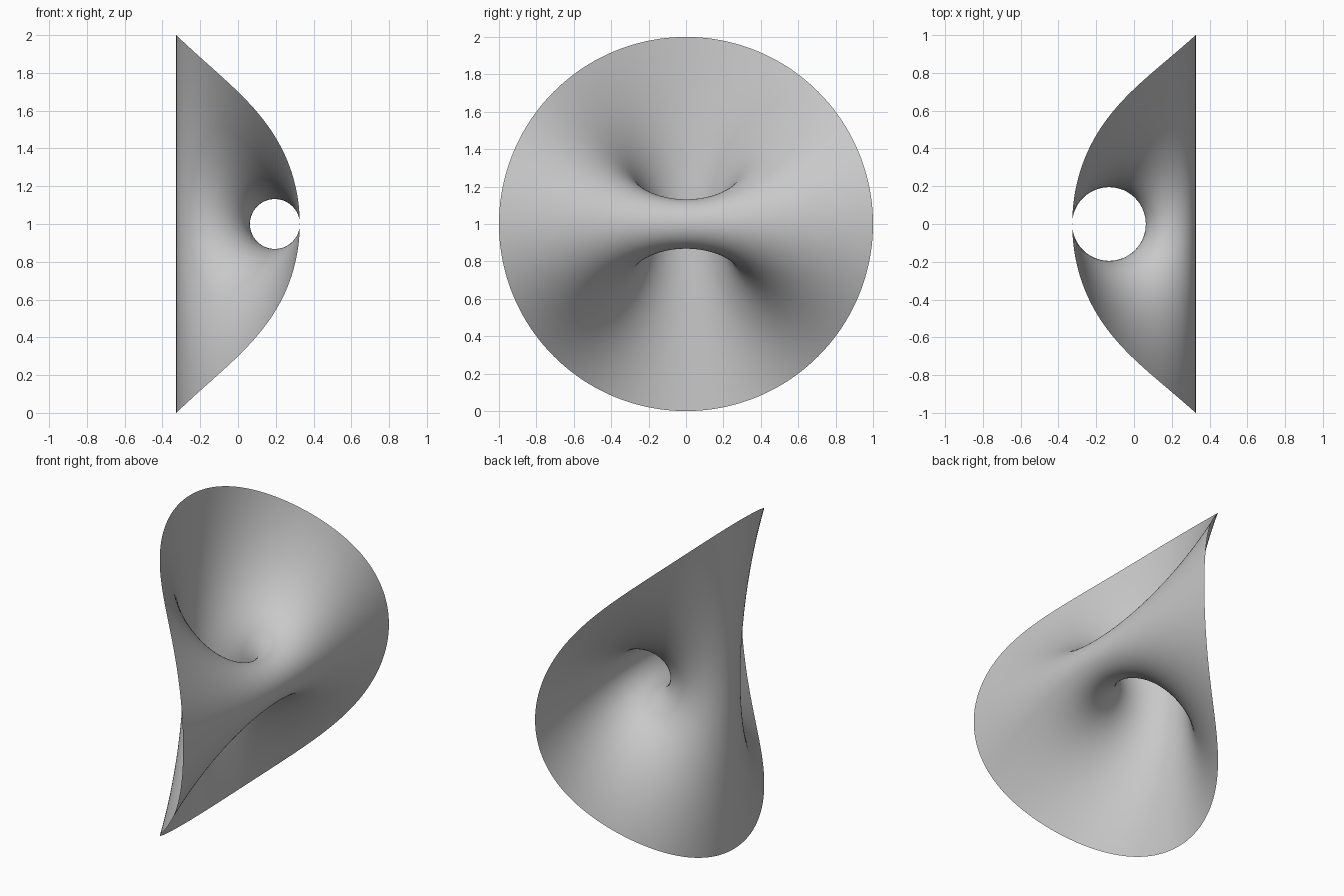
import bpy, bmesh, math
from math import sin, cos, pi

cube = bpy.data.objects.get("Cube")
if cube:
    bpy.data.objects.remove(cube, do_unlink=True)

A = 0.327      # half depth: the two straight ridge lines lie at x = +A and x = -A
C = 0.063      # saddle between the two tunnels
SPOKES, RINGS = 256, 72


def cyclide(p, q):
    """Parabolic ring cyclide; p and q both have period pi, infinite at (0, 0)."""
    sp, cp, sq, cq = sin(p), cos(p), sin(q), cos(q)
    w = sq * sq + sp * sp * cq * cq
    x = (A * cp * cp * sq * sq + C * sp * sp * sq * sq - A * sp * sp * cq * cq) / w
    y = cq * sq * (2 * A * cp * cp + (C + A) * sp * sp) / w
    z = cp * sp * ((C - A) * sq * sq - 2 * A * cq * cq) / w
    return x, y, z


def rim_distance(dp, dq, far):
    """Distance along a parameter ray at which the sheet meets the unit cylinder."""
    lo, hi = 0.05, far
    for _ in range(50):
        mid = (lo + hi) / 2
        _, y, z = cyclide(dp * mid, dq * mid)
        if y * y + z * z > 1:
            lo = mid
        else:
            hi = mid
    return hi


# Sheet: spokes run from the round rim to the edge of the parameter square
bm = bmesh.new()
spokes = []
for i in range(SPOKES):
    phi = 2 * pi * i / SPOKES
    dp, dq = cos(phi), sin(phi)
    far = (pi / 2) / max(abs(dp), abs(dq))
    near = rim_distance(dp, dq, far)
    column = []
    for j in range(RINGS + 1):
        d = near + (far - near) * j / RINGS
        x, y, z = cyclide(dp * d, dq * d)
        column.append(bm.verts.new((x, y, z + 1)))
    spokes.append(column)
for i in range(SPOKES):
    a, b = spokes[i], spokes[(i + 1) % SPOKES]
    for j in range(RINGS):
        bm.faces.new((a[j], a[j + 1], b[j + 1], b[j]))

# Opposite sides of the square coincide, so weld them to close the tunnels
seam = [column[-1] for column in spokes]
bmesh.ops.remove_doubles(bm, verts=seam, dist=1e-5)
bmesh.ops.recalc_face_normals(bm, faces=bm.faces)

mesh = bpy.data.meshes.new("saddle_sheet")
bm.to_mesh(mesh)
bm.free()
sheet = bpy.data.objects.new("saddle_sheet", mesh)
bpy.context.collection.objects.link(sheet)

# Plain grey material
grey = bpy.data.materials.new("plain_grey")
grey.use_nodes = True
colour = (0.58, 0.58, 0.58, 1)
grey.diffuse_color = colour
grey.node_tree.nodes["Principled BSDF"].inputs["Base Color"].default_value = colour
mesh.materials.append(grey)

# Smooth shading
for polygon in mesh.polygons:
    polygon.use_smooth = True
